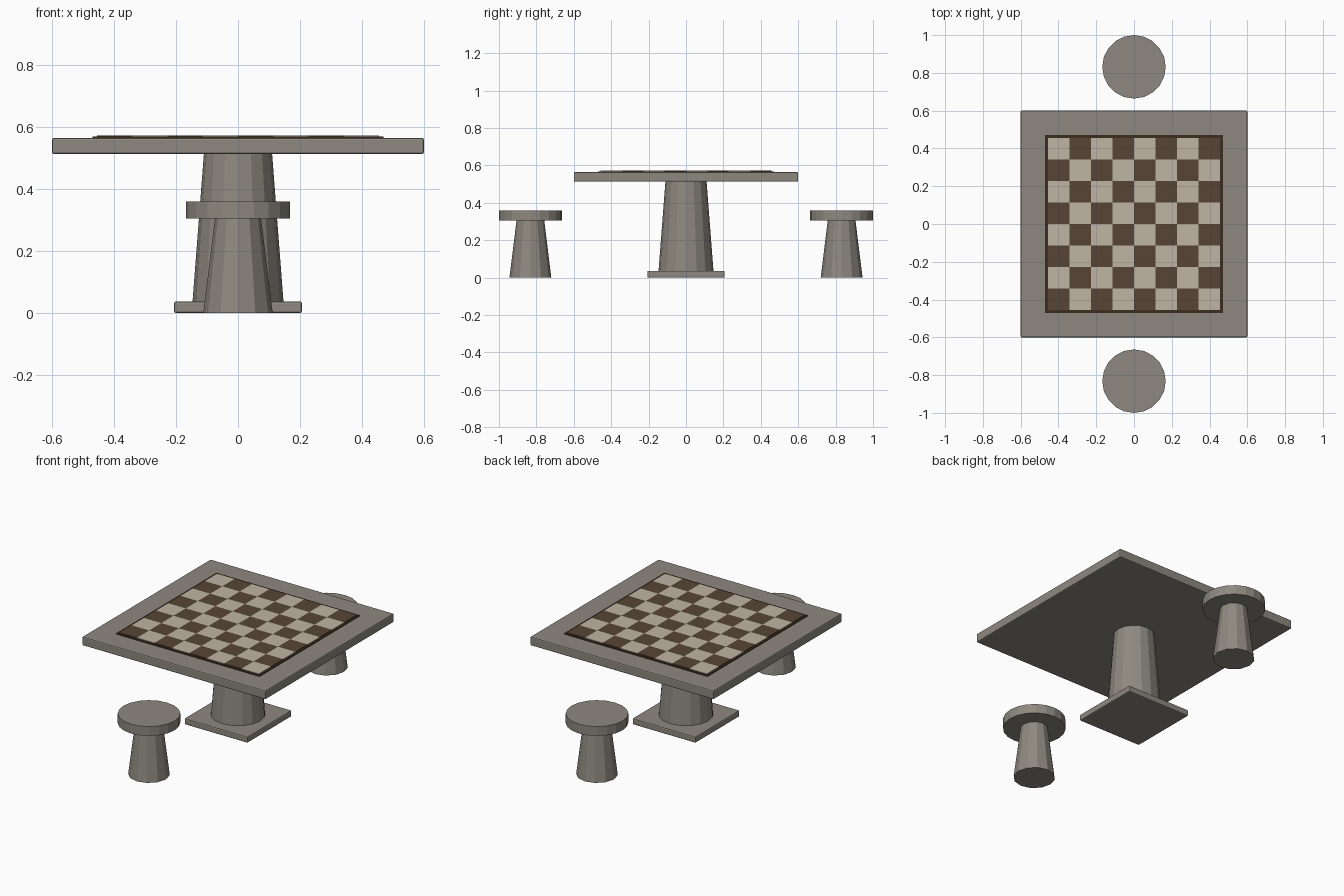
import bpy, bmesh
from mathutils import Matrix

if "Cube" in bpy.data.objects:
    bpy.data.objects.remove(bpy.data.objects["Cube"])


def material(name, rgb):
    m = bpy.data.materials.new(name)
    m.diffuse_color = (*rgb, 1)
    m.use_nodes = True
    m.node_tree.nodes["Principled BSDF"].inputs["Base Color"].default_value = m.diffuse_color
    return m


STONE = material("stone", (0.27, 0.25, 0.215))
FRAME = material("dark_frame", (0.045, 0.026, 0.015))
DARK = material("dark_square", (0.095, 0.06, 0.035))
LIGHT = material("light_square", (0.52, 0.46, 0.36))


def add_box(bm, x, y, sx, sy, z0, z1):
    mat = Matrix.Translation((x, y, (z0 + z1) / 2)) @ Matrix.Diagonal((sx, sy, z1 - z0, 1))
    bmesh.ops.create_cube(bm, size=1, matrix=mat)


def finish(bm, name, mat):
    me = bpy.data.meshes.new(name)
    bm.to_mesh(me)
    bm.free()
    me.materials.append(mat)
    ob = bpy.data.objects.new(name, me)
    bpy.context.collection.objects.link(ob)
    return ob


def slab(name, size, z0, z1, mat, bevel=0):
    bm = bmesh.new()
    add_box(bm, 0, 0, size, size, z0, z1)
    ob = finish(bm, name, mat)
    if bevel:
        mod = ob.modifiers.new("edge_bevel", 'BEVEL')
        mod.width = bevel
        mod.segments = 2
    return ob


def column(name, y, r0, r1, z0, z1, sides):
    bm = bmesh.new()
    bmesh.ops.create_cone(bm, cap_ends=True, segments=sides, radius1=r0, radius2=r1,
                          depth=z1 - z0, matrix=Matrix.Translation((0, y, (z0 + z1) / 2)))
    return finish(bm, name, STONE)


# Table
slab("table_base", 0.413, 0.0, 0.037, STONE, 0.006)
column("table_pedestal", 0, 0.147, 0.11, 0.035, 0.516, 16)
slab("table_top", 1.2, 0.513, 0.565, STONE, 0.006)

# Inlaid checkered board
slab("board_frame", 0.94, 0.56, 0.569, FRAME)
cell = 0.114
for name, mat, parity in (("dark_squares", DARK, 0), ("light_squares", LIGHT, 1)):
    bm = bmesh.new()
    for i in range(8):
        for j in range(8):
            if (i + j) % 2 == parity:
                add_box(bm, (i - 3.5) * cell, (j - 3.5) * cell, cell, cell, 0.565, 0.572)
    finish(bm, name, mat)

# Two stools facing each other
for side, y in (("front", -0.832), ("back", 0.832)):
    column(side + "_stool_leg", y, 0.112, 0.074, 0.0, 0.307, 12)
    column(side + "_stool_seat", y, 0.168, 0.168, 0.305, 0.36, 20)
